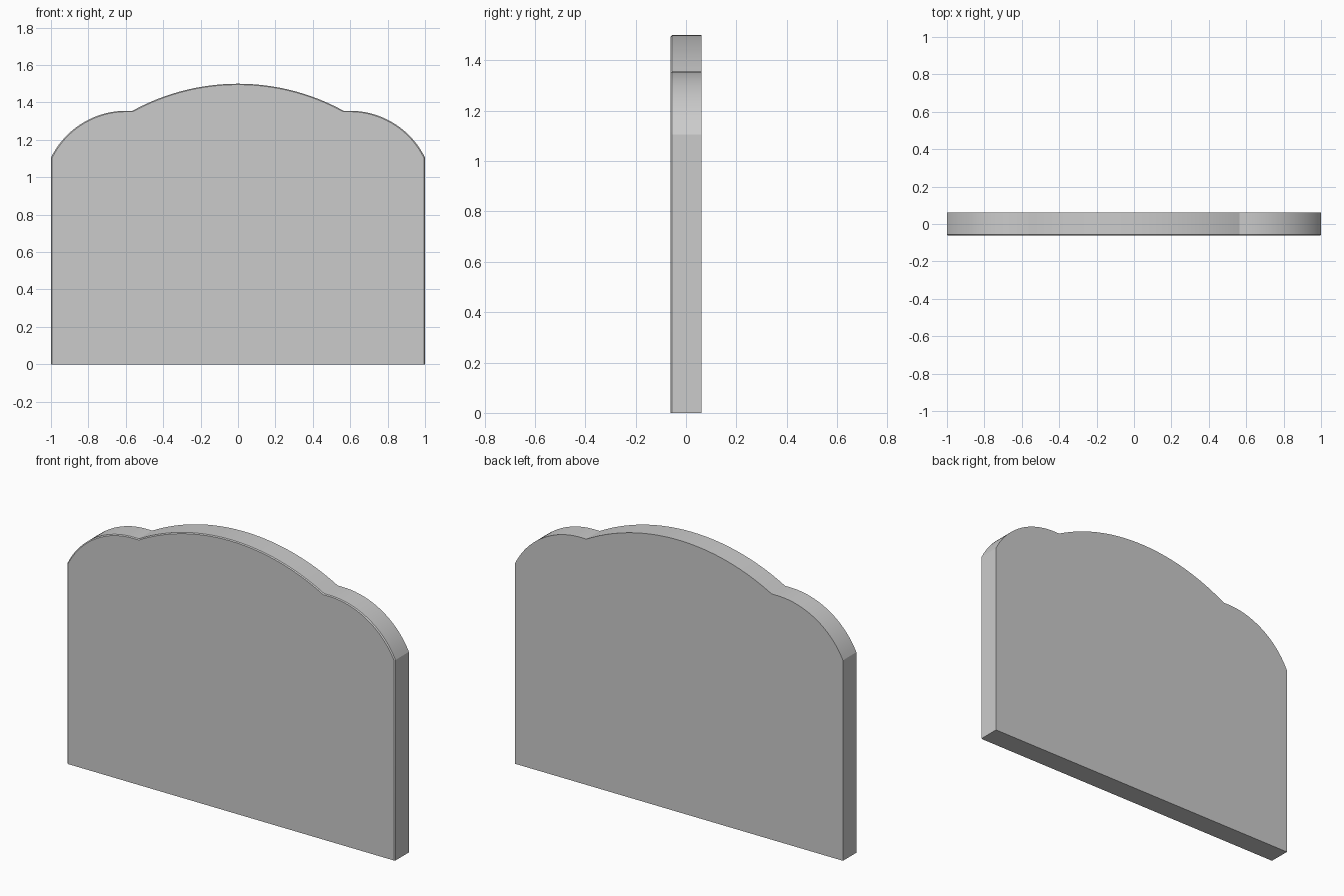
import bpy, bmesh
from math import sin, cos, asin

if "Cube" in bpy.data.objects:
    bpy.data.objects.remove(bpy.data.objects["Cube"])

HALF_DEPTH = 0.061
EASE = 0.005


def arc(cx, top, radius, x0, x1, n):
    # Points on the upper side of a circle between two x positions
    a0, a1 = asin((x0 - cx) / radius), asin((x1 - cx) / radius)
    angles = [a0 + (a1 - a0) * i / n for i in range(n + 1)]
    return [(cx + radius * sin(a), top - radius + radius * cos(a)) for a in angles]


# Right half of the outline: crown arc, then shoulder arc, mirrored to the left
crown = arc(0, 1.5, 1.173, 0, 0.565, 20)
shoulder = arc(0.6, 1.355, 0.445, 0.565, 1.0, 20)
right = crown + shoulder[1:] + [(1.0, 0.0)]
outline = right + [(-x, z) for x, z in reversed(right[1:])]

# Panel: back edge, front edge and a slightly eased front face
bm = bmesh.new()
rings = []
for y, sx, sz in ((HALF_DEPTH, 1, 1),
                  (-HALF_DEPTH + EASE, 1, 1),
                  (-HALF_DEPTH, 1 - EASE, 1 - EASE / 1.5)):
    rings.append([bm.verts.new((x * sx, y, z * sz)) for x, z in outline])
count = len(outline)
for a, b in zip(rings, rings[1:]):
    for i in range(count):
        j = (i + 1) % count
        bm.faces.new((a[i], a[j], b[j], b[i]))
bm.faces.new(rings[0])
bm.faces.new(rings[-1])
bmesh.ops.recalc_face_normals(bm, faces=bm.faces)

mesh = bpy.data.meshes.new("headboard_panel")
bm.to_mesh(mesh)
bm.free()
panel = bpy.data.objects.new("headboard_panel", mesh)
bpy.context.collection.objects.link(panel)
bpy.context.view_layer.objects.active = panel
panel.select_set(True)
bpy.ops.object.shade_smooth_by_angle(angle=0.35)
